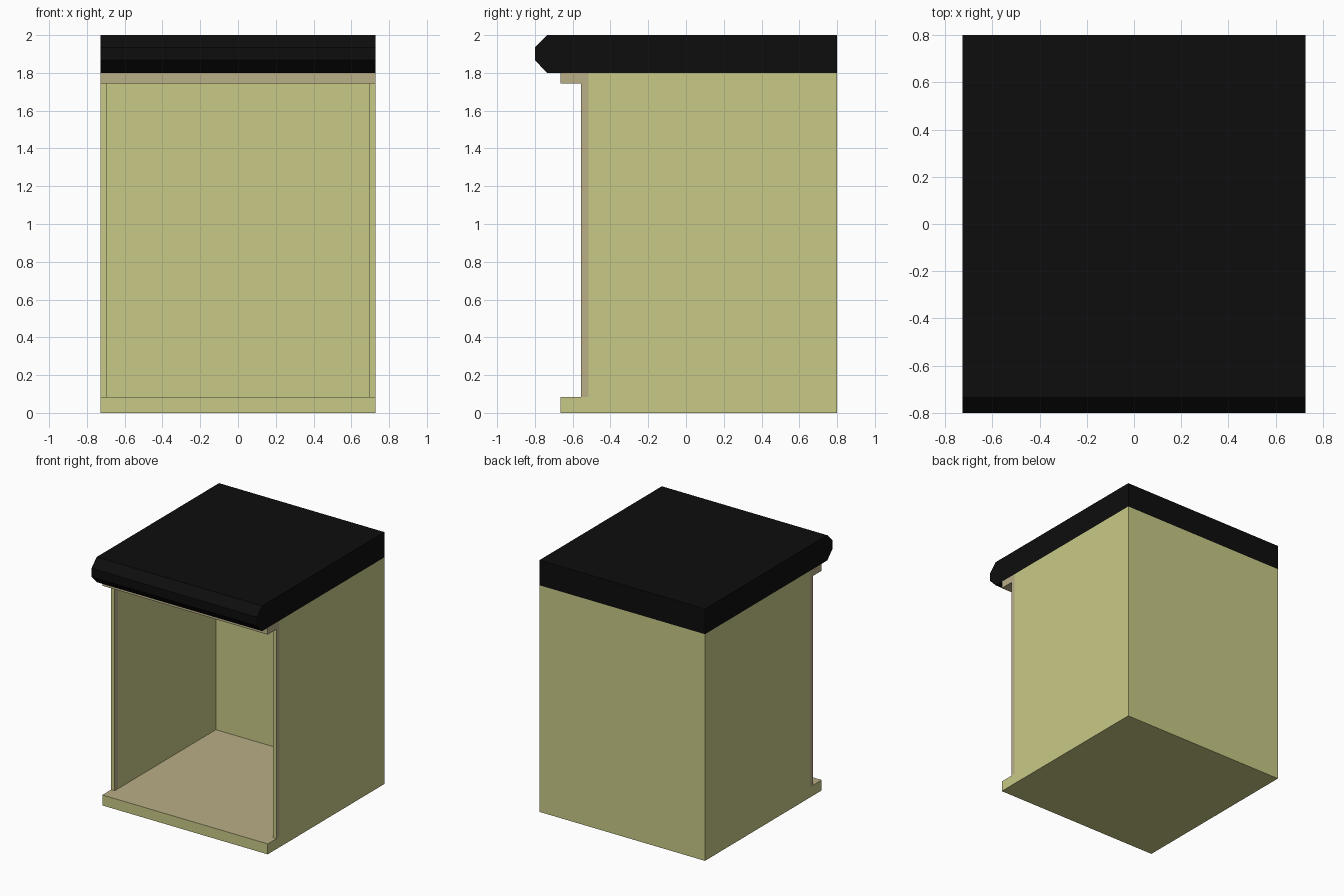
import bpy, bmesh
from mathutils import Vector

if "Cube" in bpy.data.objects:
    bpy.data.objects.remove(bpy.data.objects["Cube"])


def material(name, rgb):
    m = bpy.data.materials.new(name)
    m.diffuse_color = (*rgb, 1)
    m.use_nodes = True
    m.node_tree.nodes["Principled BSDF"].inputs["Base Color"].default_value = m.diffuse_color
    return m


PAINT = material("pale_yellow", (0.58, 0.585, 0.24))
TAN = material("tan", (0.48, 0.425, 0.24))
BLACK = material("black", (0.004, 0.004, 0.004))
W = 0.727       # half width of the cabinet
T = 0.032       # side panel thickness


def prism(name, profile, x0, x1, mat, face_mat=None, direction=None):
    """Extrude a (y, z) profile along x; faces looking in direction may get face_mat."""
    bm = bmesh.new()
    base = bm.faces.new([bm.verts.new((x0, y, z)) for y, z in profile])
    ext = bmesh.ops.extrude_face_region(bm, geom=[base])["geom"]
    verts = [g for g in ext if isinstance(g, bmesh.types.BMVert)]
    bmesh.ops.translate(bm, verts=verts, vec=(x1 - x0, 0, 0))
    bmesh.ops.recalc_face_normals(bm, faces=bm.faces[:])
    if face_mat:
        for f in bm.faces:
            f.normal_update()
            if f.normal.dot(Vector(direction)) > 0.9:
                f.material_index = 1
    mesh = bpy.data.meshes.new(name)
    bm.to_mesh(mesh)
    bm.free()
    mesh.materials.append(mat)
    if face_mat:
        mesh.materials.append(face_mat)
    ob = bpy.data.objects.new(name, mesh)
    bpy.context.collection.objects.link(ob)
    return ob


def rect(y0, y1, z0, z1):
    return [(y0, z0), (y1, z0), (y1, z1), (y0, z1)]


# Worktop with chamfered front edge
prism("worktop", [(-0.735, 1.8), (0.8, 1.8), (0.8, 2.0), (-0.735, 2.0),
                  (-0.8, 1.935), (-0.8, 1.867)], -W, W, BLACK)

# Floor board, with tan upper face
prism("floor_board", rect(-0.665, 0.8, 0, 0.083), -W, W, PAINT, TAN, (0, 0, 1))

# Top front rail
prism("top_rail", rect(-0.665, -0.515, 1.745, 1.8), -W, W, TAN)

# Side panels and the narrow stiles on their front edges
for side, s in (("left", -1), ("right", 1)):
    x0, x1 = sorted((s * W, s * (W - T)))
    prism(side + "_panel", rect(-0.515, 0.8, 0.083, 1.8), x0, x1, PAINT)
    prism(side + "_stile", rect(-0.555, -0.515, 0.083, 1.745), x0, x1, TAN, PAINT, (0, -1, 0))

# Back panel
prism("back_panel", rect(0.715, 0.8, 0.083, 1.8), -W + T, W - T, PAINT)
